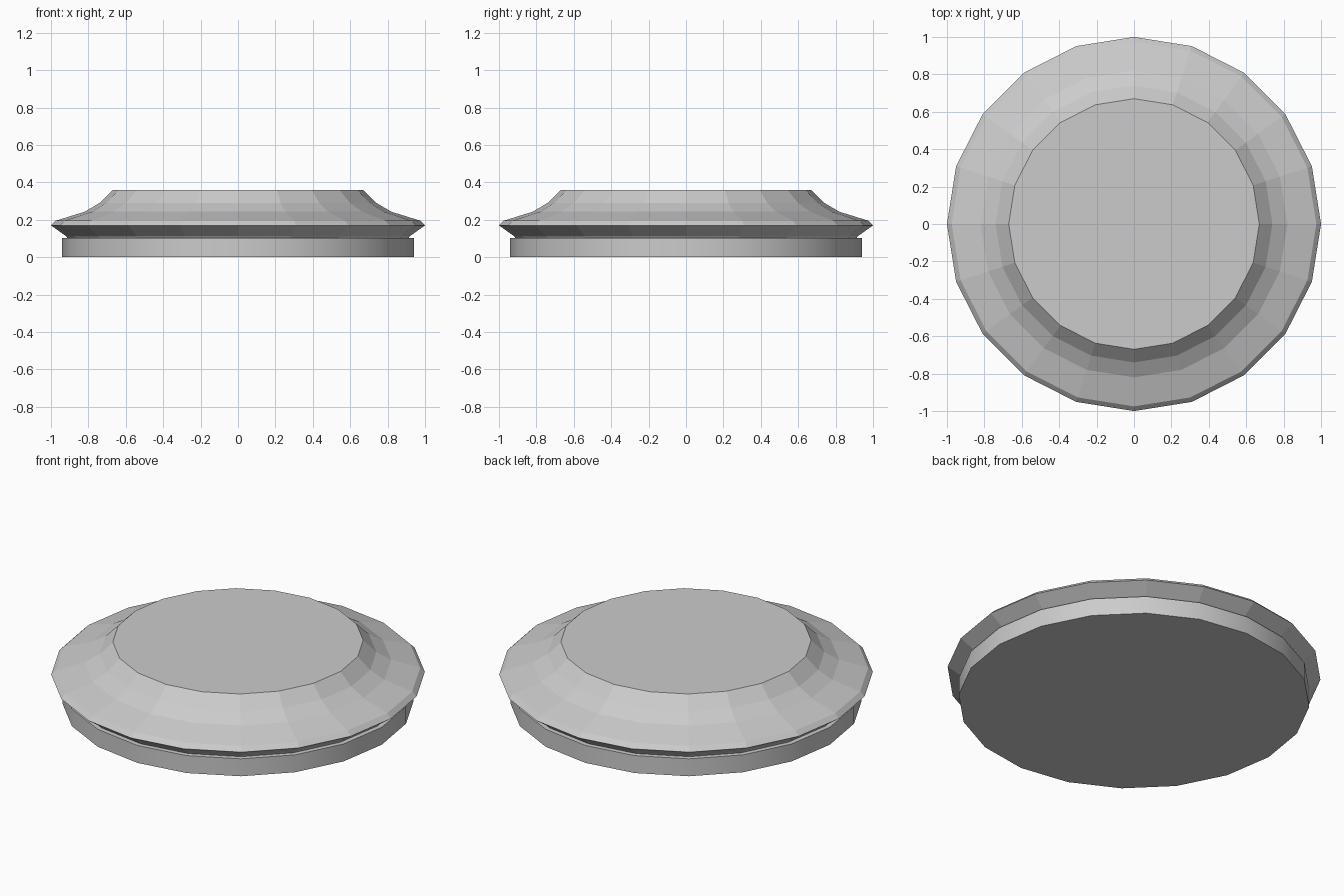
import bpy
import bmesh
from math import cos, sin, tau

SIDES = 20

cube = bpy.data.objects.get("Cube")
if cube:
    bpy.data.objects.remove(cube, do_unlink=True)

grey = bpy.data.materials.new("light grey")
grey.use_nodes = True
colour = (0.6, 0.6, 0.6, 1)
grey.diffuse_color = colour
grey.node_tree.nodes["Principled BSDF"].inputs["Base Color"].default_value = colour


def turned_part(name, profile, smooth=False):
    """Spin a (radius, height) profile, listed bottom to top, into a capped solid."""
    bm = bmesh.new()
    rings = [[bm.verts.new((r * cos(tau * i / SIDES), r * sin(tau * i / SIDES), z))
              for i in range(SIDES)] for r, z in profile]
    for low, high in zip(rings, rings[1:]):
        for i in range(SIDES):
            j = (i + 1) % SIDES
            face = bm.faces.new((low[i], low[j], high[j], high[i]))
            face.smooth = smooth
    bm.faces.new(rings[0][::-1])
    bm.faces.new(rings[-1])
    mesh = bpy.data.meshes.new(name)
    bm.to_mesh(mesh)
    bm.free()
    mesh.materials.append(grey)
    obj = bpy.data.objects.new(name, mesh)
    bpy.context.collection.objects.link(obj)
    return obj


# Smooth upright foot ring
turned_part("base_ring", [(0.94, 0), (0.94, 0.103)], smooth=True)

# Faceted flared cap with a concave shoulder and flat top
turned_part("flared_cap", [(0.91, 0.1), (0.92, 0.113), (1.0, 0.17), (0.975, 0.195),
                           (0.82, 0.243), (0.74, 0.29), (0.67, 0.36)])
